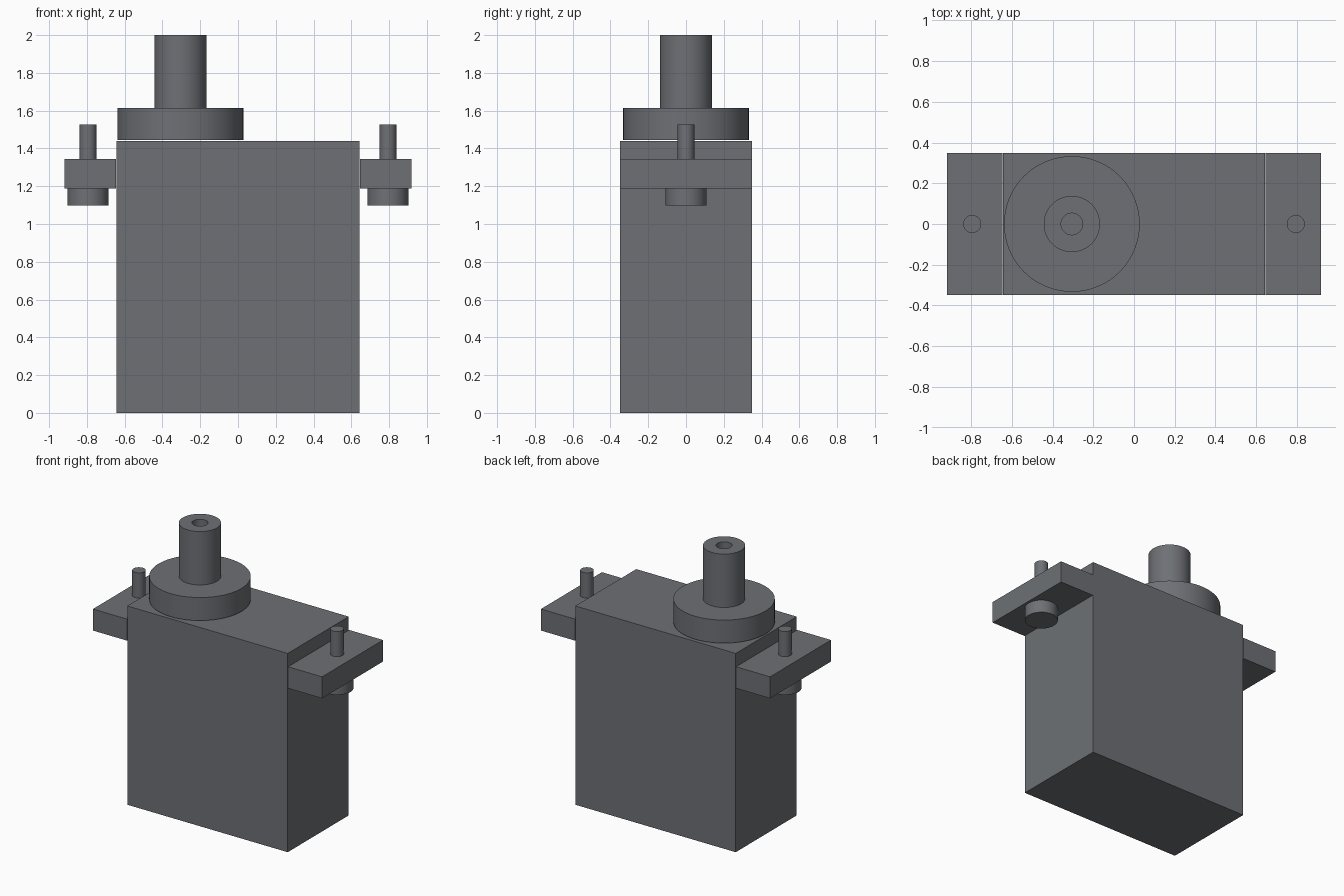
import bpy
import bmesh
import math

if "Cube" in bpy.data.objects:
    bpy.data.objects.remove(bpy.data.objects["Cube"])

# Dark plastic used on every part
dark = bpy.data.materials.new("dark_plastic")
dark.diffuse_color = (0.155, 0.163, 0.178, 1)
dark.use_nodes = True
dark.node_tree.nodes["Principled BSDF"].inputs["Base Color"].default_value = dark.diffuse_color


def box(name, x0, x1, y0, y1, z0, z1):
    bpy.ops.mesh.primitive_cube_add(
        size=1, location=((x0 + x1) / 2, (y0 + y1) / 2, (z0 + z1) / 2))
    ob = bpy.context.object
    ob.name = name
    ob.scale = (x1 - x0, y1 - y0, z1 - z0)
    bpy.ops.object.transform_apply(location=False, rotation=False, scale=True)
    ob.data.materials.append(dark)


def cylinder(name, x, r, z0, z1, bore_r=0, bore_depth=0):
    """Upright cylinder, optionally with a blind hole in its top."""
    bpy.ops.mesh.primitive_cylinder_add(
        vertices=64, radius=r, depth=z1 - z0, location=(x, 0, (z0 + z1) / 2))
    ob = bpy.context.object
    ob.name = name
    if bore_r:
        bm = bmesh.new()
        bm.from_mesh(ob.data)
        top = max(bm.faces, key=lambda f: f.calc_center_median().z)
        bmesh.ops.inset_region(bm, faces=[top], thickness=r - bore_r)
        walls = bmesh.ops.extrude_discrete_faces(bm, faces=[top])
        bmesh.ops.translate(bm, verts=walls["faces"][0].verts,
                            vec=(0, 0, -bore_depth))
        bmesh.ops.recalc_face_normals(bm, faces=bm.faces)
        bm.to_mesh(ob.data)
        bm.free()
    bpy.ops.object.shade_smooth_by_angle(angle=math.radians(30))
    ob.data.materials.append(dark)


HALF_Y = 0.349
SHAFT_X = -0.305

# Motor case
box("case", -0.643, 0.643, -HALF_Y, HALF_Y, 0, 1.44)

# Gear collar and bored output shaft
cylinder("gear_collar", SHAFT_X, 0.333, 1.446, 1.613)
cylinder("output_shaft", SHAFT_X, 0.138, 1.613, 2.0, bore_r=0.053, bore_depth=0.3)

# Mounting ears with screws pushed up from below
for side, s in (("left", -1), ("right", 1)):
    x0, x1 = sorted((s * 0.646, s * 0.918))
    box(side + "_mounting_ear", x0, x1, -HALF_Y, HALF_Y, 1.188, 1.344)
    cylinder(side + "_screw_head", s * 0.794, 0.108, 1.097, 1.188)
    cylinder(side + "_screw_shank", s * 0.794, 0.044, 1.188, 1.526)
